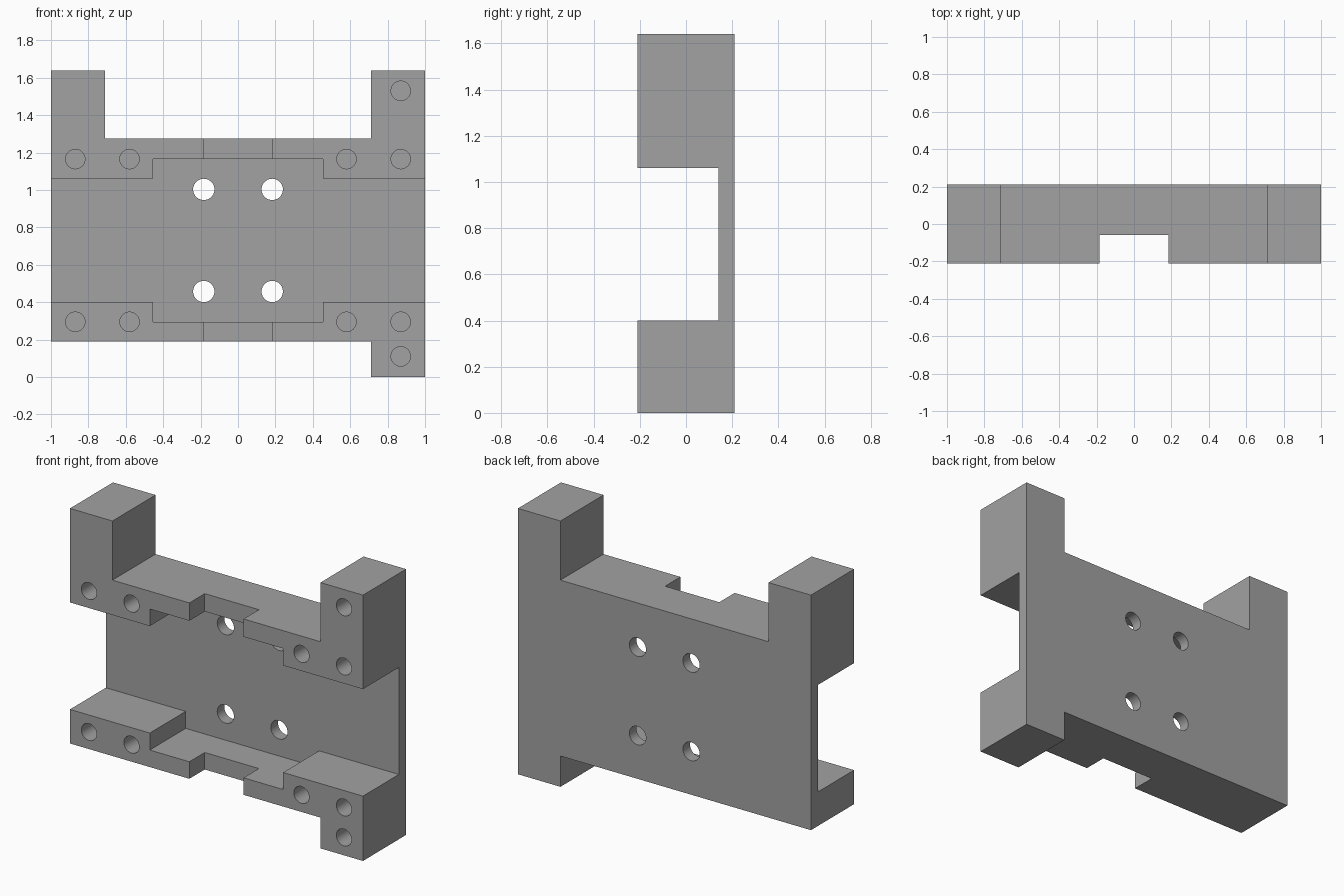
import bpy
import bmesh
import math
from mathutils import Matrix

if "Cube" in bpy.data.objects:
    bpy.data.objects.remove(bpy.data.objects["Cube"], do_unlink=True)

FRONT, BACK = -0.21, 0.21
PLATE = 0.14        # front surface of the thin back plate
LOW, HIGH = 0.19, 1.275

grey = bpy.data.materials.new("machined grey")
grey.use_nodes = True
colour = (0.36, 0.36, 0.36, 1)
grey.diffuse_color = colour
grey.node_tree.nodes["Principled BSDF"].inputs["Base Color"].default_value = colour


def finish(name, bm):
    bmesh.ops.recalc_face_normals(bm, faces=bm.faces)
    mesh = bpy.data.meshes.new(name)
    bm.to_mesh(mesh)
    bm.free()
    mesh.materials.append(grey)
    obj = bpy.data.objects.new(name, mesh)
    bpy.context.collection.objects.link(obj)
    return obj


def prism(name, outline, y0, y1):
    """Extrude an x-z outline from y0 to y1."""
    bm = bmesh.new()
    face = bm.faces.new([bm.verts.new((x, y0, z)) for x, z in outline])
    grown = bmesh.ops.extrude_face_region(bm, geom=[face])["geom"]
    moved = [v for v in grown if isinstance(v, bmesh.types.BMVert)]
    bmesh.ops.translate(bm, verts=moved, vec=(0, y1 - y0, 0))
    return finish(name, bm)


def drills(name, centres, radius, y0, y1):
    """One cutter holding a row of cylinders along y."""
    bm = bmesh.new()
    for x, z in centres:
        place = Matrix.Translation((x, (y0 + y1) / 2, z)) @ Matrix.Rotation(math.pi / 2, 4, "X")
        bmesh.ops.create_cone(bm, cap_ends=True, segments=40, radius1=radius,
                              radius2=radius, depth=y1 - y0, matrix=place)
    return finish(name, bm)


def cut(body, cutter):
    mod = body.modifiers.new(cutter.name, "BOOLEAN")
    mod.operation = "DIFFERENCE"
    mod.solver = "EXACT"
    mod.object = cutter
    cutter.hide_render = True
    cutter.hide_set(True)


# Bracket block: two upper posts and one lower foot on the left
bracket = prism("bracket_body", [
    (-1, LOW), (0.71, LOW), (0.71, 0), (1, 0), (1, 1.64), (0.71, 1.64),
    (0.71, HIGH), (-0.71, HIGH), (-0.71, 1.64), (-1, 1.64)], FRONT, BACK)

# Wide channel, taller in the middle
half = [(0.455, 0.295), (0.455, 0.4), (1.2, 0.4), (1.2, 1.06), (0.455, 1.06), (0.455, 1.165)]
channel = half + [(-x, z) for x, z in reversed(half)]
cut(bracket, prism("channel_cutter", channel, FRONT - 0.2, PLATE))

# Shallow notch across the front of both rails
notch = [(-0.185, 0.1), (0.185, 0.1), (0.185, 1.4), (-0.185, 1.4)]
cut(bracket, prism("notch_cutter", notch, FRONT - 0.1, -0.06))

# Blind screw holes in the rails, post and foot
screws = [(s * x, z) for s in (-1, 1) for x in (0.58, 0.87) for z in (0.295, 1.165)]
screws += [(0.87, 0.11), (0.87, 1.53)]
cut(bracket, drills("screw_hole_cutter", screws, 0.052, FRONT - 0.1, 0.09))

# Through holes in the back plate
mounts = [(x, z) for x in (-0.183, 0.183) for z in (0.457, 1.003)]
cut(bracket, drills("mount_hole_cutter", mounts, 0.057, 0, BACK + 0.1))

# Apply the cuts and remove the cutters
bpy.context.view_layer.objects.active = bracket
bracket.select_set(True)
for mod in list(bracket.modifiers):
    cutter = mod.object
    bpy.ops.object.modifier_apply(modifier=mod.name)
    bpy.data.objects.remove(cutter, do_unlink=True)
bpy.ops.object.shade_smooth_by_angle(angle=math.radians(30))
